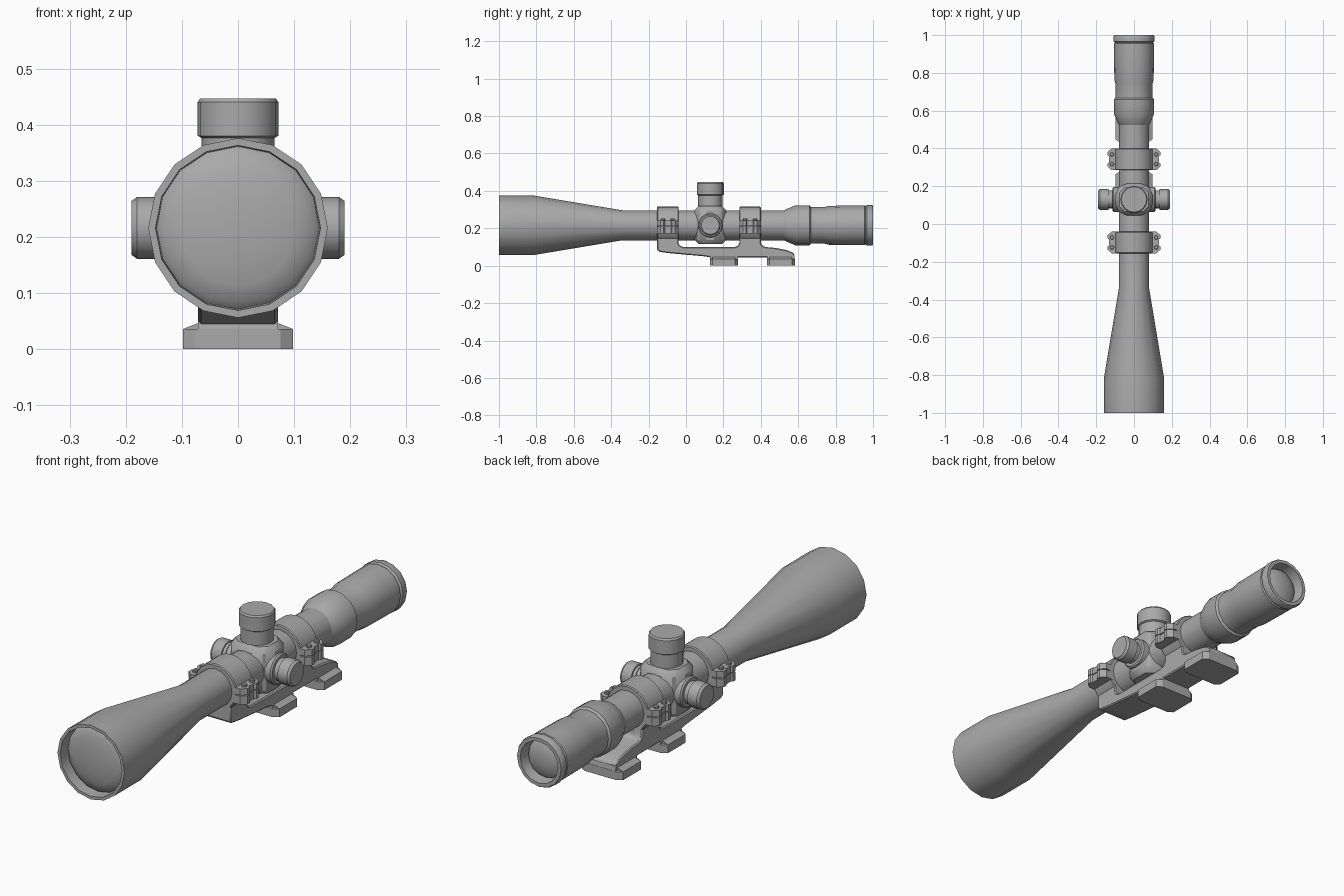
import bpy, bmesh, math
from mathutils import Matrix, Vector

if "Cube" in bpy.data.objects:
    bpy.data.objects.remove(bpy.data.objects["Cube"])

grey = bpy.data.materials.new("matte_grey")
grey.use_nodes = True
grey.diffuse_color = (0.4, 0.4, 0.4, 1)
grey.node_tree.nodes["Principled BSDF"].inputs["Base Color"].default_value = (0.4, 0.4, 0.4, 1)

AXIS = 0.216      # height of the optical axis
TURRET_Y = 0.13   # centre of the turret housing


def finish(name, bm, bevel=0, angle=30):
    bmesh.ops.recalc_face_normals(bm, faces=bm.faces)
    mesh = bpy.data.meshes.new(name)
    bm.to_mesh(mesh)
    bm.free()
    mesh.materials.append(grey)
    ob = bpy.data.objects.new(name, mesh)
    bpy.context.collection.objects.link(ob)
    bpy.ops.object.select_all(action='DESELECT')
    ob.select_set(True)
    bpy.context.view_layer.objects.active = ob
    if bevel:
        mod = ob.modifiers.new("bevel", 'BEVEL')
        mod.width = bevel
        mod.segments = 1
        mod.limit_method = 'ANGLE'
    bpy.ops.object.shade_smooth_by_angle(angle=math.radians(angle))
    return ob


def lathe(name, profile, origin, direction, sides=16):
    """Revolve (distance, radius) pairs around a direction; zero radius closes an end."""
    bm = bmesh.new()
    turn = Vector(direction).to_track_quat('Z', 'Y').to_matrix()
    rows = []
    for d, r in profile:
        count = sides if r else 1
        rows.append([bm.verts.new(Vector(origin) + turn @ Vector((
            r * math.cos(math.tau * i / sides), r * math.sin(math.tau * i / sides), d)))
            for i in range(count)])
    for a, b in zip(rows, rows[1:]):
        for i in range(sides):
            quad = [a[i % len(a)], a[(i + 1) % len(a)], b[(i + 1) % len(b)], b[i % len(b)]]
            bm.faces.new(list(dict.fromkeys(quad)))
    return finish(name, bm)


def prism(name, points, half, axis, bevel=0, offset=0):
    """Extrude an outline: axis X takes (y, z), Y takes (x, z), Z takes (x, y)."""
    put = {'X': lambda a, b, t: (t, a, b), 'Y': lambda a, b, t: (a, t, b),
           'Z': lambda a, b, t: (a, b, t)}[axis]
    bm = bmesh.new()
    ends = [[bm.verts.new(put(a, b, offset + s * half)) for a, b in points] for s in (-1, 1)]
    for end in ends:
        bm.faces.new(end)
    n = len(points)
    for i in range(n):
        j = (i + 1) % n
        bm.faces.new((ends[0][i], ends[0][j], ends[1][j], ends[1][i]))
    return finish(name, bm, bevel)


# Main tube with objective bell and eyepiece
lathe("scope_body", [
    (-0.95, 0), (-0.95, 0.145), (-1, 0.147), (-1, 0.16), (-0.82, 0.16), (-0.34, 0.08),
    (0.525, 0.08), (0.535, 0.086), (0.585, 0.107), (0.66, 0.107), (0.668, 0.098),
    (0.74, 0.098), (0.765, 0.104), (0.89, 0.106), (0.955, 0.106), (0.96, 0.101),
    (0.967, 0.109), (0.993, 0.109), (1, 0.105), (1, 0.09), (0.95, 0.084), (0.95, 0)],
    (0, 0, AXIS), (0, 1, 0))

# Domed lenses
for name, y, facing, r in (("front_lens", -0.95, -1, 0.145), ("rear_lens", 0.95, 1, 0.084)):
    dome = [(0.03 * math.cos(t * math.pi / 8), r * math.sin(t * math.pi / 8)) for t in range(5)]
    lathe(name, dome, (0, y, AXIS), (0, facing, 0))

# Turret housing with chamfered corners
c, w = 0.042, 0.085
outline = [(-0.1, c - w), (-0.1 + c, -w), (0.1 - c, -w), (0.1, c - w),
           (0.1, w - c), (0.1 - c, w), (c - 0.1, w), (-0.1, w - c)]
prism("turret_housing", [(x, y + TURRET_Y) for x, y in outline], 0.101, 'Z', 0.022, AXIS + 0.001)

# Top and side turrets
lathe("elevation_turret", [
    (0.08, 0), (0.08, 0.065), (0.16, 0.065), (0.162, 0.068), (0.164, 0.072),
    (0.224, 0.072), (0.231, 0.067), (0.231, 0)], (0, TURRET_Y, AXIS), (0, 0, 1))
for name, s in (("left_turret", 1), ("right_turret", -1)):
    lathe(name, [(0.08, 0), (0.08, 0.066), (0.108, 0.066), (0.114, 0.06), (0.114, 0.048),
                 (0.135, 0.048), (0.135, 0.055), (0.18, 0.055), (0.19, 0.048), (0.19, 0)],
          (0, TURRET_Y, AXIS), (s, 0, 0))

# Mount rings with clamp ears and screws
for label, y in (("front", -0.0975), ("rear", 0.3425)):
    h = 0.0575
    lathe(label + "_ring", [(-h, 0.07), (-h, 0.096), (-h + 0.004, 0.1), (h - 0.004, 0.1),
                            (h, 0.096), (h, 0.07)], (0, y, AXIS), (0, 1, 0), 24)
    for side, s in (("left", 1), ("right", -1)):
        ear = [(0.06, -h), (0.118, -h), (0.14, -0.038), (0.14, -0.022), (0.132, -0.016),
               (0.132, 0.016), (0.14, 0.022), (0.14, 0.038), (0.118, h), (0.06, h)]
        plan = [(s * x, y + v) for x, v in ear]
        prism(f"{label}_{side}_upper_ear", plan, 0.014, 'Z', 0, 0.227)
        prism(f"{label}_{side}_lower_ear", plan, 0.018, 'Z', 0, 0.191)
        for k in (-1, 1):
            lathe(f"{label}_{side}_screw", [(0, 0.011), (0.008, 0.011), (0.011, 0.008), (0.011, 0)],
                  (s * 0.117, y + k * 0.026, 0.241), (0, 0, 1), 10)

# Cantilever base with filleted ring supports
prism("mount_base", [
    (-0.155, 0.19), (-0.155, 0.085), (-0.14, 0.074), (-0.09, 0.067), (0.1, 0.05),
    (0.13, 0.045), (0.57, 0.045), (0.582, 0.055), (0.575, 0.068), (0.54, 0.083),
    (0.48, 0.095), (0.425, 0.1), (0.408, 0.107), (0.4, 0.122), (0.4, 0.19),
    (0.285, 0.19), (0.285, 0.122), (0.277, 0.107), (0.26, 0.1), (-0.015, 0.1),
    (-0.032, 0.107), (-0.04, 0.122), (-0.04, 0.19)], 0.071, 'X', 0.005)

# Rail clamps under the base
for label, y in (("front", 0.2025), ("rear", 0.5075)):
    prism(label + "_rail_clamp", [
        (-0.098, 0), (0.098, 0), (0.098, 0.036), (0.072, 0.046), (0.06, 0.06),
        (-0.06, 0.06), (-0.072, 0.046), (-0.098, 0.036)], 0.06, 'Y', 0, y)
    # Wider core that gives the clamp its tapered ends
    prism(label + "_clamp_core", [
        (-0.098, y - 0.06), (-0.076, y - 0.075), (0.076, y - 0.075), (0.098, y - 0.06),
        (0.098, y + 0.06), (0.076, y + 0.075), (-0.076, y + 0.075), (-0.098, y + 0.06)],
        0.018, 'Z', 0, 0.018)
    prism(label + "_clamp_neck", [
        (y - 0.075, 0.03), (y + 0.075, 0.03), (y + 0.07, 0.06), (y - 0.07, 0.06)], 0.071, 'X')
